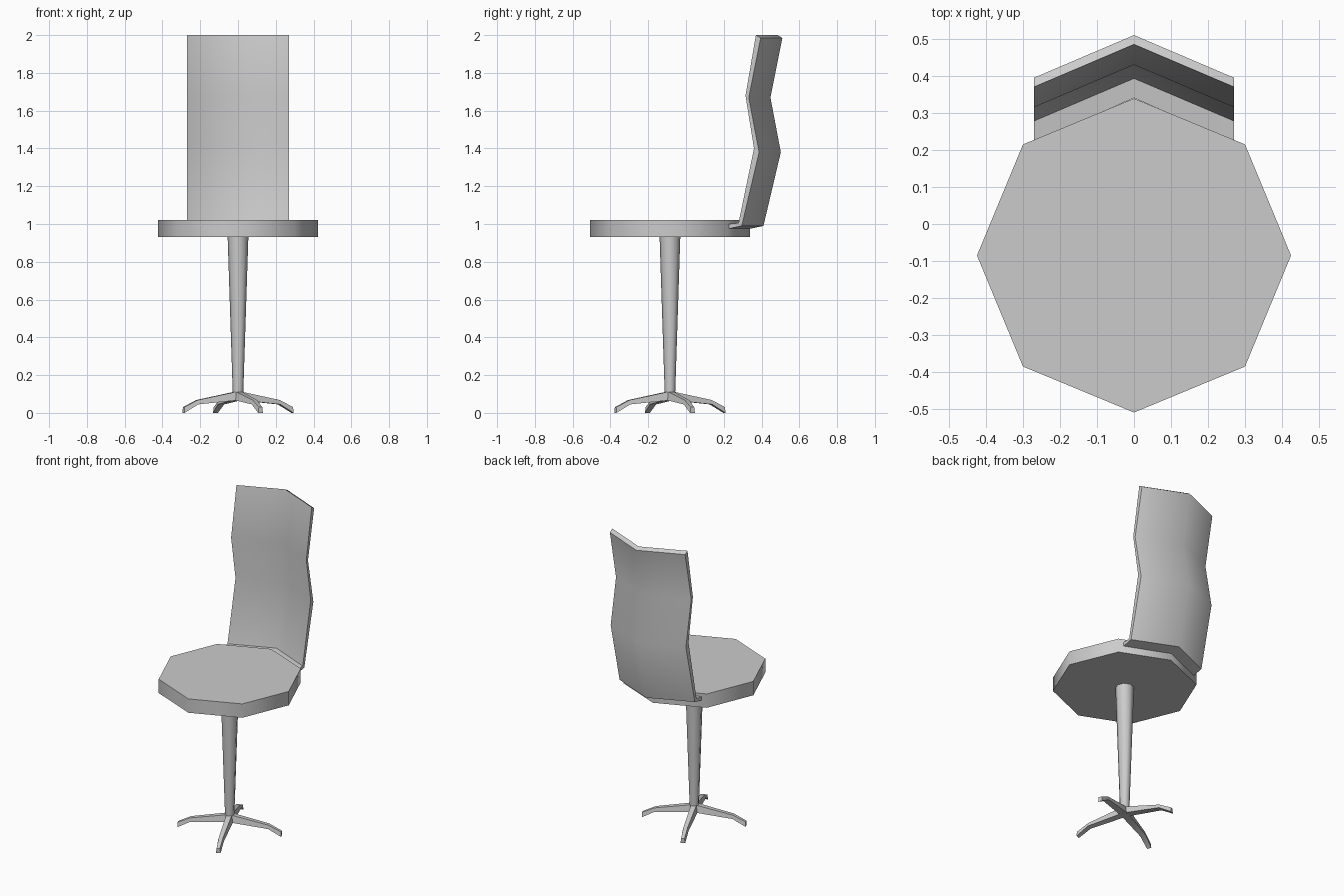
import bpy, bmesh
from math import radians, cos, sin

if "Cube" in bpy.data.objects:
    bpy.data.objects.remove(bpy.data.objects["Cube"])

CY = -0.085  # y of the seat and post axis


def make_object(name, bm, angle=40):
    bmesh.ops.recalc_face_normals(bm, faces=bm.faces)
    mesh = bpy.data.meshes.new(name)
    bm.to_mesh(mesh)
    bm.free()
    ob = bpy.data.objects.new(name, mesh)
    bpy.context.collection.objects.link(ob)
    bpy.ops.object.select_all(action='DESELECT')
    ob.select_set(True)
    bpy.context.view_layer.objects.active = ob
    bpy.ops.object.shade_smooth_by_angle(angle=radians(angle))
    return ob


def loft(rings):
    """Skin a list of closed rings and cap both ends."""
    bm = bmesh.new()
    loops = [[bm.verts.new(p) for p in ring] for ring in rings]
    for a, b in zip(loops, loops[1:]):
        for i in range(len(a)):
            j = (i + 1) % len(a)
            bm.faces.new((a[i], a[j], b[j], b[i]))
    bm.faces.new(loops[0])
    bm.faces.new(loops[-1])
    return bm


def octagon(radius, z):
    return [(radius * cos(radians(45 * i)), CY + radius * sin(radians(45 * i)), z)
            for i in range(8)]


# Octagonal seat
make_object("seat", loft([octagon(0.424, 0.93), octagon(0.424, 1.02)]), 50)

# Tapered post
make_object("post", loft([octagon(0.027, 0.065), octagon(0.028, 0.11), octagon(0.055, 0.935)]), 50)

# Backrest: side profile (y, z) swept across a shallow V
profile = [(0.225, 1.0), (0.278, 1.005), (0.36, 1.40), (0.315, 1.68), (0.37, 2.0),
           (0.395, 1.985), (0.332, 1.67), (0.387, 1.38), (0.295, 0.99), (0.225, 0.975)]
make_object("backrest", loft([[(x, y + dy, z) for y, z in profile]
                              for x, dy in ((-0.27, 0), (0, 0.115), (0.27, 0))]), 50)

# Four bent feet: radius, bottom z, top z, half width
sections = [(0.0, 0.068, 0.115, 0.024), (0.235, 0.045, 0.068, 0.018),
            (0.312, 0.0, 0.03, 0.014)]
for k in range(4):
    c, s = cos(radians(22.5 + 90 * k)), sin(radians(22.5 + 90 * k))
    rings = []
    for r, lo, hi, w in sections:
        rings.append([(r * c - t * s, CY + r * s + t * c, z)
                      for t, z in ((-w, lo), (w, lo), (w * 0.7, hi), (-w * 0.7, hi))])
    make_object(f"foot_{k + 1}", loft(rings))
